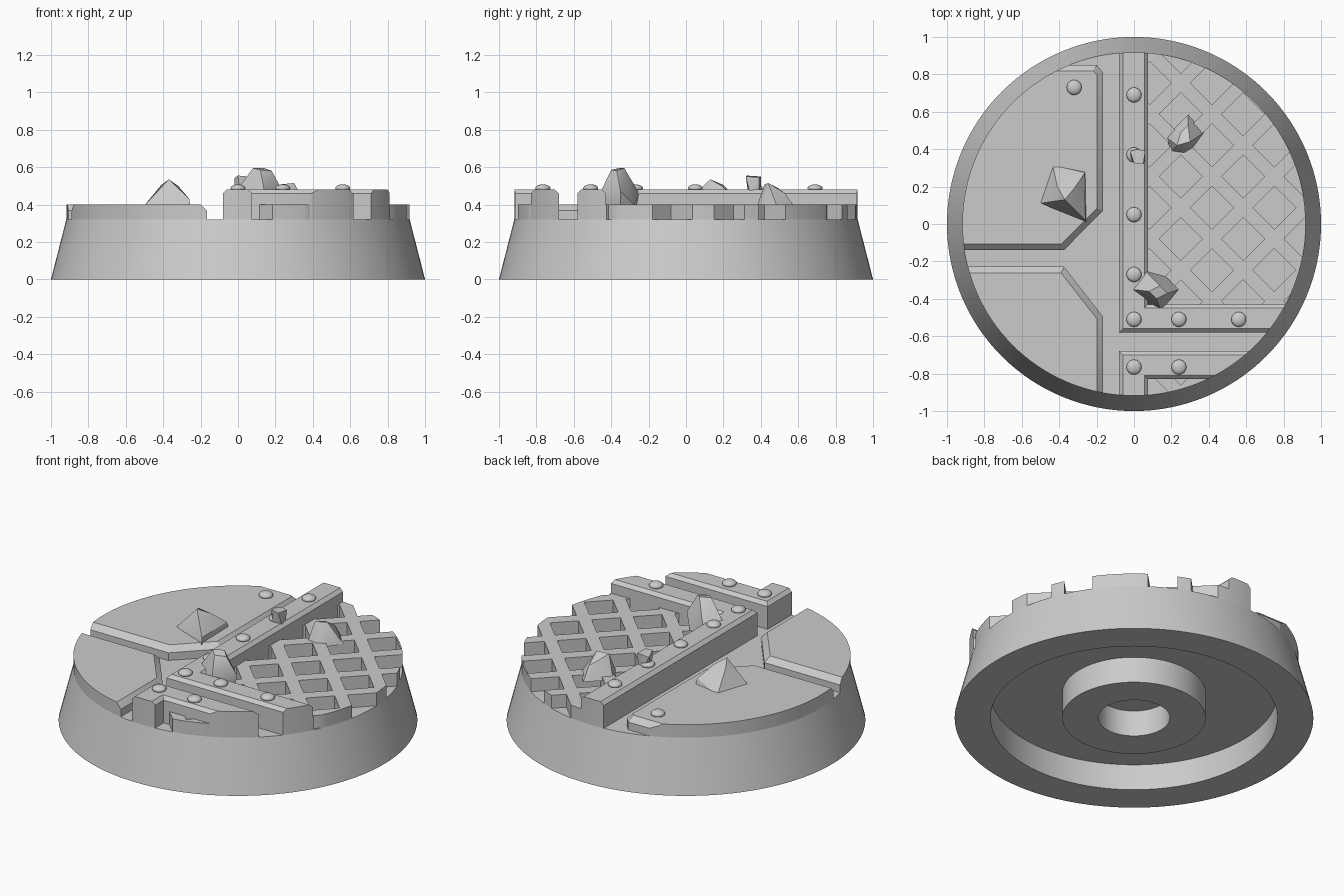
import bpy, bmesh
from mathutils import Matrix, Vector

cube = bpy.data.objects.get("Cube")
if cube:
    bpy.data.objects.remove(cube, do_unlink=True)

FLOOR, PLATE, BEAM = 0.32, 0.40, 0.48
RIM = 0.918
SINK = 0.30          # raised parts start just under the floor

grey = bpy.data.materials.new("plain_grey")
grey.use_nodes = True
grey.diffuse_color = (0.6, 0.6, 0.6, 1)
grey.node_tree.nodes["Principled BSDF"].inputs["Base Color"].default_value = (0.6, 0.6, 0.6, 1)


def finish(name, bm):
    bmesh.ops.recalc_face_normals(bm, faces=bm.faces)
    mesh = bpy.data.meshes.new(name)
    bm.to_mesh(mesh)
    bm.free()
    mesh.materials.append(grey)
    ob = bpy.data.objects.new(name, mesh)
    bpy.context.collection.objects.link(ob)
    return ob


def activate(ob):
    bpy.ops.object.select_all(action='DESELECT')
    ob.select_set(True)
    bpy.context.view_layer.objects.active = ob


def smooth(ob):
    activate(ob)
    bpy.ops.object.shade_smooth_by_angle()


def boolean(ob, cutter, operation):
    mod = ob.modifiers.new(operation.lower(), 'BOOLEAN')
    mod.operation, mod.object, mod.solver = operation, cutter, 'EXACT'
    activate(ob)
    bpy.ops.object.modifier_apply(modifier=mod.name)


def add_prism(bm, points, z0, z1, chamfer=0):
    face = bm.faces.new([bm.verts.new((x, y, z0)) for x, y in points])
    ext = bmesh.ops.extrude_face_region(bm, geom=[face])["geom"]
    top = [v for v in ext if isinstance(v, bmesh.types.BMVert)]
    bmesh.ops.translate(bm, verts=top, vec=(0, 0, z1 - z0))
    if chamfer:
        edges = [e for e in ext if isinstance(e, bmesh.types.BMEdge)]
        bmesh.ops.bevel(bm, geom=edges, offset=chamfer, segments=1,
                        profile=0.5, affect='EDGES')


def raised(name, points, top, chamfer=0, cutter=None):
    """Prism standing on the floor, trimmed to the round rim."""
    bm = bmesh.new()
    add_prism(bm, points, SINK, top, chamfer)
    ob = finish(name, bm)
    if cutter:
        boolean(ob, cutter, 'DIFFERENCE')
    boolean(ob, trimmer, 'INTERSECT')
    smooth(ob)


# Round base with hollow underside and central socket
bm = bmesh.new()
profile = [(0, .16), (.2, .16), (.2, 0), (.4, 0), (.4, .16), (.8, .16),
           (.8, 0), (1, 0), (RIM, FLOOR), (0, FLOOR)]
verts = [bm.verts.new((r, 0, z)) for r, z in profile]
edges = [bm.edges.new(pair) for pair in zip(verts, verts[1:])]
bmesh.ops.spin(bm, geom=verts + edges, cent=(0, 0, 0), axis=(0, 0, 1),
               angle=6.283185307, steps=128)
bmesh.ops.remove_doubles(bm, verts=bm.verts, dist=0.0005)
smooth(finish("round_base", bm))

# Helper cylinder that trims raised parts
bm = bmesh.new()
bmesh.ops.create_cone(bm, cap_ends=True, segments=128, radius1=RIM,
                      radius2=RIM, depth=2)
trimmer = finish("trim_helper", bm)
trimmer.hide_render = True

# Helper lattice of diamond holes
bm = bmesh.new()
step, half = 0.1667, 0.115
for i in range(-1, 5):
    for j in range(-6, 7):
        if (i + j) % 2 == 0:
            x, y = 0.25 + step * i, -0.08 + step * j
            add_prism(bm, [(x - half, y), (x, y - half), (x + half, y), (x, y + half)],
                      0.2, 0.6)
holes = finish("hole_helper", bm)
holes.hide_render = True

# Floor plates on the right
raised("back_floor_plate", [(-1.2, .85), (-.2, .85), (-.166, .81), (-.166, .07),
                            (-.375, -.14), (-1.2, -.14)], PLATE, 0.033)
raised("front_floor_plate", [(-1.2, -.228), (-.374, -.228), (-.166, -.495),
                             (-.166, -1.2), (-1.2, -1.2)], PLATE, 0.033)

# Angled girders
raised("long_girder", [(-.08, 1.1), (.075, 1.1), (.075, -.43), (1.1, -.43),
                       (1.1, -.58), (-.08, -.58)], BEAM, 0.02)
raised("short_girder", [(-.08, -.68), (1.1, -.68), (1.1, -.83), (.075, -.83),
                        (.075, -1.1), (-.08, -1.1)], BEAM, 0.02)

# Grating between the girders
for name, y0, y1 in (("main_grating", -.45, 1.1), ("front_grating", -1.1, -.81)):
    raised(name, [(.04, y0), (1.1, y0), (1.1, y1), (.04, y1)], PLATE, cutter=holes)

for helper in (trimmer, holes):
    bpy.data.objects.remove(helper, do_unlink=True)

# Domed rivets
rivets = [(0, y, BEAM) for y in (.69, .37, .05, -.27, -.51, -.765)]
rivets += [(.24, -.51, BEAM), (.56, -.51, BEAM), (.24, -.765, BEAM), (-.32, .73, PLATE)]
for x, y, z in rivets:
    bm = bmesh.new()
    bmesh.ops.create_uvsphere(bm, u_segments=24, v_segments=12, radius=1)
    bmesh.ops.transform(bm, verts=bm.verts, matrix=Matrix.Translation((x, y, z + .007))
                        @ Matrix.Diagonal((.04, .04, .021, 1)))
    smooth(finish("rivet", bm))


# Faceted rocks: ground outline plus a few crown points
def rock(name, z, outline, crown):
    bm = bmesh.new()
    for p in [(x, y, z) for x, y in outline] + crown:
        bm.verts.new(Vector(p))
    hull = bmesh.ops.convex_hull(bm, input=bm.verts)
    loose = {v for v in hull["geom_interior"] if isinstance(v, bmesh.types.BMVert)}
    bmesh.ops.delete(bm, geom=list(loose), context='VERTS')
    smooth(finish(name, bm))


rock("large_rock", .39, [(-.505, .11), (-.435, .315), (-.26, .28), (-.255, .01)],
     [(-.37, .13, .535), (-.41, .2, .505), (-.32, .19, .5), (-.26, .02, .43), (-.265, .27, .43)])
rock("grating_rock", .38, [(.17, .465), (.29, .585), (.375, .49), (.31, .4), (.27, .375), (.2, .385)],
     [(.23, .42, .508), (.3, .44, .515), (.29, .53, .46), (.25, .49, .49)])
rock("girder_rock", .40, [(.01, -.35), (.06, -.26), (.17, -.28), (.22, -.35), (.145, -.45), (.05, -.42)],
     [(.08, -.36, .595), (.14, -.33, .595), (.18, -.37, .58), (.12, -.40, .585),
      (-.01, -.35, .47), (.06, -.25, .46), (.24, -.35, .47), (.145, -.465, .45)])
rock("small_rock", .47, [(-.02, .36), (.01, .4), (.05, .39), (.06, .34), (.01, .33)],
     [(-.02, .39, .54), (.02, .40, .55), (.06, .39, .545), (.05, .32, .55), (.0, .325, .555)])
